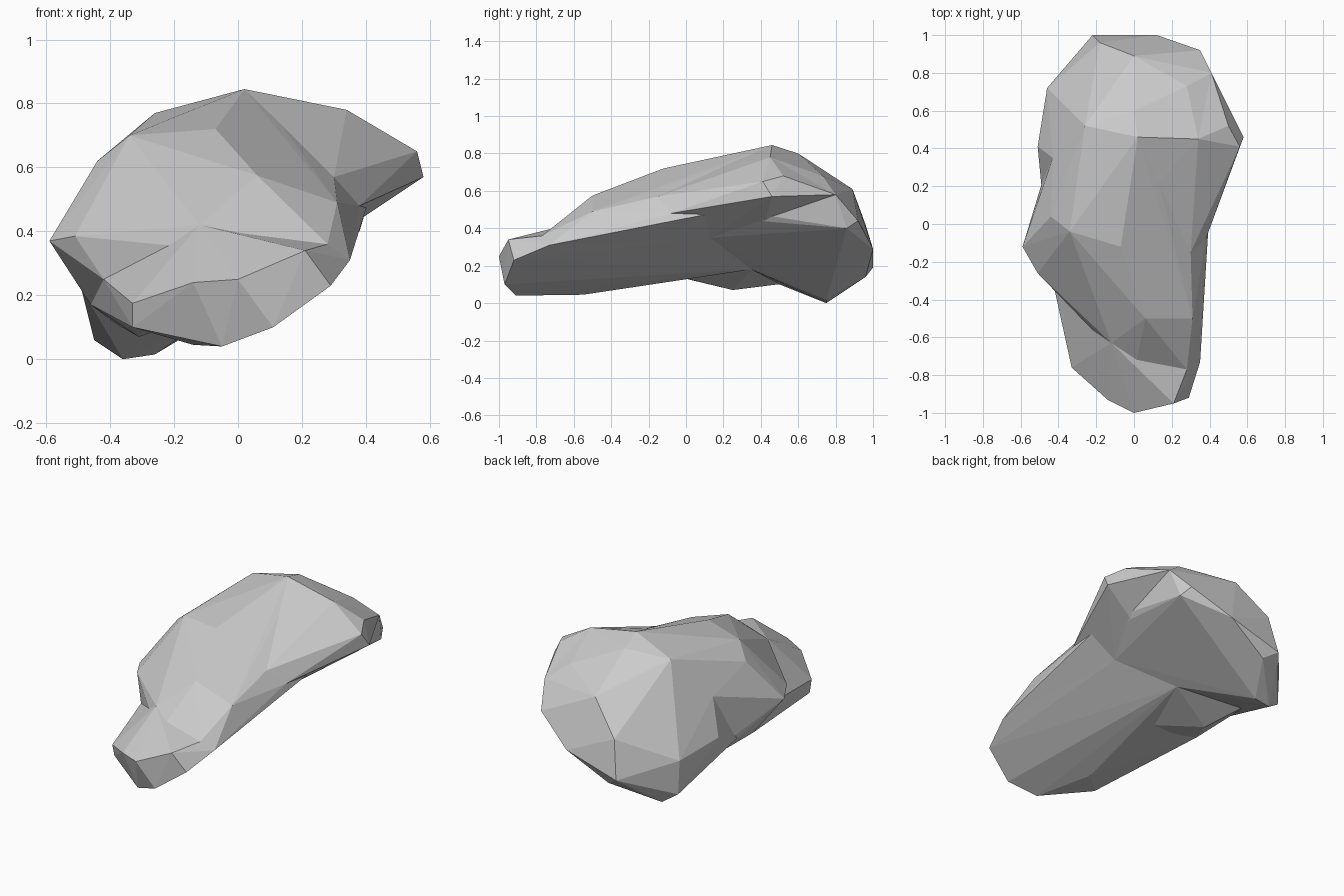
import bpy, bmesh

if "Cube" in bpy.data.objects:
    bpy.data.objects.remove(bpy.data.objects["Cube"])

# Corners of each part of the boulder; the seams are shared by neighbouring chunks
nose = [(0, -1, .25), (.21, -.95, .34), (.11, -.97, .1), (.29, -.92, .23), (-.14, -.93, .24),
        (-.33, -.76, .175), (-.33, -.74, .1), (-.05, -.91, .04), (-.14, -.55, .045)]
nose_seam = [(-.42, -.35, .25), (-.12, -.63, .42), (.35, -.73, .31), (.28, -.77, .36), (0, -.79, .335),
             (-.27, 0, .13), (-.46, 0, .17)]
belly = [(.25, .13, .35), (-.02, .35, .18)]
ridge = [(-.51, -.26, .385), (-.59, -.12, .37), (.06, -.5, .575), (.31, -.5, .49),
         (-.07, -.12, .72), (-.34, -.04, .7), (-.44, .04, .62), (-.31, .25, .07)]
back_seam = [(-.26, .52, .77), (-.43, .35, .52), (-.49, .2, .22), (-.38, .57, .11)]
right_seam = [(.3, -.15, .57), (.38, -.08, .48), (.13, .22, .74), (.02, .46, .845), (.41, .24, .5)]
right_tip = [(.56, .41, .65), (.58, .46, .57), (.5, .52, .68)]
tip_seam = [(.34, .45, .78), (.41, .69, .6), (.41, .8, .58)]
back = [(-.51, .41, .31), (0, .6, .8), (.28, .73, .68), (.35, .92, .44), (.38, .86, .4), (.12, 1, .29),
        (-.22, 1, .19), (-.18, .96, .42), (0, .89, .61), (-.46, .72, .27)]
foot = [(-.45, .72, .06), (-.36, .75, 0), (-.26, .75, .015), (-.18, .78, .135), (-.14, .96, .14)]


def chunk(name, points):
    """A convex faceted stone chunk around the given corners."""
    bm = bmesh.new()
    for p in points:
        bm.verts.new(p)
    hull = bmesh.ops.convex_hull(bm, input=bm.verts[:])
    spare = {g for g in hull["geom_interior"] + hull["geom_unused"] if isinstance(g, bmesh.types.BMVert)}
    bmesh.ops.delete(bm, geom=list(spare), context='VERTS')
    bmesh.ops.recalc_face_normals(bm, faces=bm.faces[:])
    mesh = bpy.data.meshes.new(name)
    bm.to_mesh(mesh)
    bm.free()
    obj = bpy.data.objects.new(name, mesh)
    bpy.context.collection.objects.link(obj)
    return obj


# Four overlapping chunks fused into one boulder
boulder = chunk("boulder", nose_seam + belly + ridge + back_seam + right_seam)
for part in (chunk("nose_chunk", nose + nose_seam + belly),
             chunk("back_chunk", belly + back_seam + right_seam + tip_seam + back + foot),
             chunk("tip_chunk", belly + right_seam + right_tip + tip_seam)):
    fuse = boulder.modifiers.new("fuse", 'BOOLEAN')
    fuse.operation = 'UNION'
    fuse.solver = 'EXACT'
    fuse.object = part
    bpy.context.view_layer.objects.active = boulder
    bpy.ops.object.modifier_apply(modifier=fuse.name)
    bpy.data.objects.remove(part)
